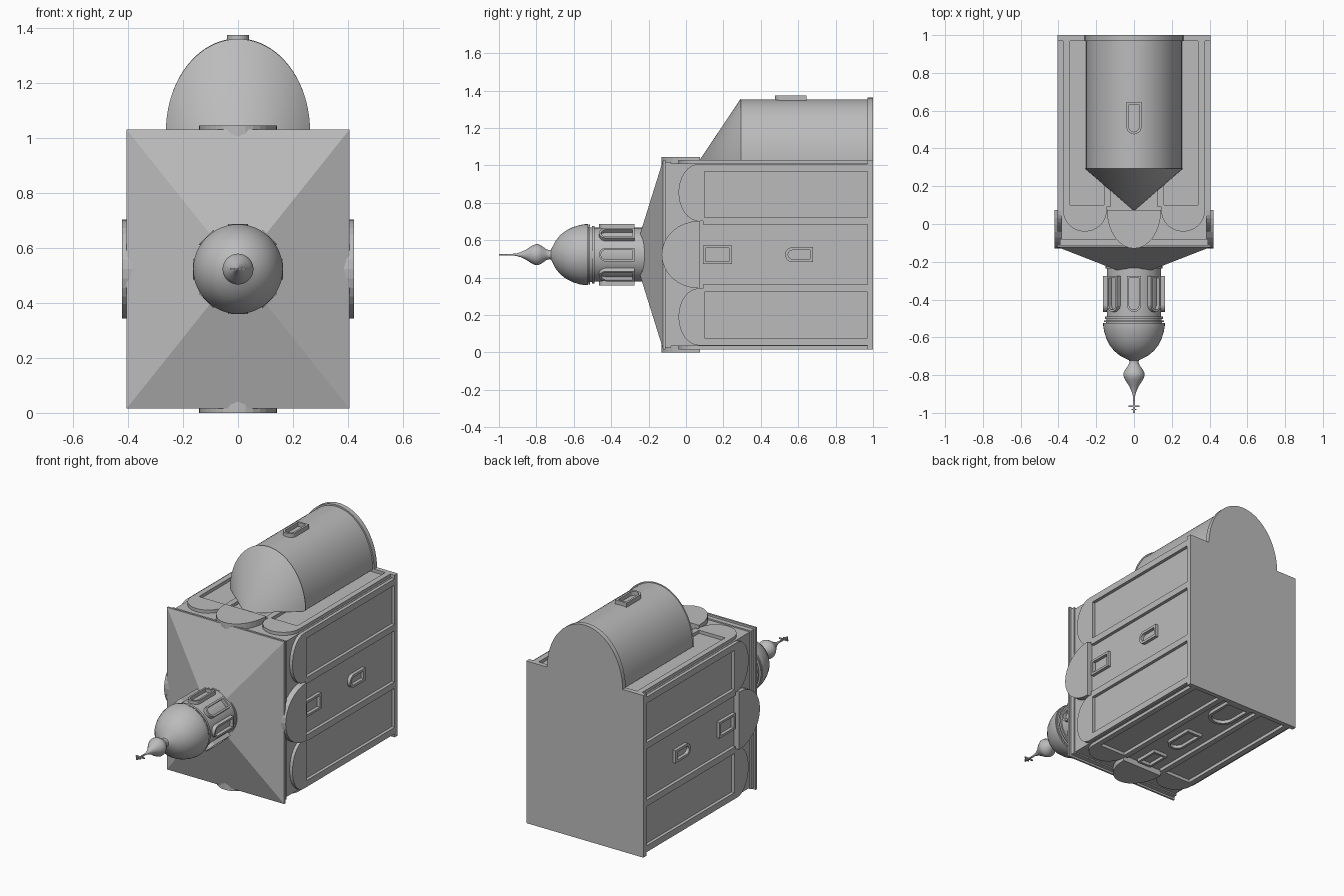
import bpy, bmesh
from math import pi, cos, sin, radians
from mathutils import Matrix, Vector

cube = bpy.data.objects.get("Cube")
if cube:
    bpy.data.objects.remove(cube, do_unlink=True)

stone = bpy.data.materials.new("grey stone")
stone.use_nodes = True
GREY = (0.5, 0.5, 0.5, 1)
stone.diffuse_color = GREY
stone.node_tree.nodes["Principled BSDF"].inputs["Base Color"].default_value = GREY

CZ = 0.523              # height of the tower axis
HX, HZ = 0.385, 0.487   # half size of the recessed walls
RAISE = 0.02


def finish(bm, name, smooth=False):
    bmesh.ops.remove_doubles(bm, verts=bm.verts, dist=1e-5)
    bmesh.ops.recalc_face_normals(bm, faces=bm.faces)
    mesh = bpy.data.meshes.new(name)
    bm.to_mesh(mesh)
    bm.free()
    mesh.materials.append(stone)
    obj = bpy.data.objects.new(name, mesh)
    bpy.context.collection.objects.link(obj)
    if smooth:
        bpy.ops.object.select_all(action='DESELECT')
        obj.select_set(True)
        bpy.context.view_layer.objects.active = obj
        bpy.ops.object.shade_smooth_by_angle(angle=radians(35))
    return obj


def facing(angle):
    """Local axes: across, along y, outward from the tower axis."""
    c, s = cos(angle), sin(angle)
    return Matrix(((-s, 0, c, 0), (0, 1, 0, 0), (c, 0, s, CZ), (0, 0, 0, 1)))


def prism(bm, outline, n0, n1, m, hole=None):
    """Extrude an outline from n0 to n1, with an optional matching hole."""
    def loop(points, n):
        return [bm.verts.new(m @ Vector((u, y, n))) for u, y in points]

    def bridge(a, b):
        for i in range(len(a)):
            j = (i + 1) % len(a)
            bm.faces.new((a[i], a[j], b[j], b[i]))

    low, high = loop(outline, n0), loop(outline, n1)
    bridge(low, high)
    if hole:
        hlow, hhigh = loop(hole, n0), loop(hole, n1)
        bridge(hlow, hhigh)
        bridge(high, hhigh)
        bridge(low, hlow)
    else:
        bm.faces.new(high)
        bm.faces.new(low)


def rect(u0, u1, y0, y1):
    return [(u0, y0), (u1, y0), (u1, y1), (u0, y1)]


def arch(u, half, base, spring, rise, steps=16):
    """Upright shape with a rounded end towards -y."""
    curve = [(u + half * cos(pi * i / steps), spring - rise * sin(pi * i / steps))
             for i in range(steps + 1)]
    return [(u - half, base), (u + half, base)] + curve


def box(name, hx, hz, y0, y1):
    bm = bmesh.new()
    prism(bm, rect(-hz, hz, y0, y1), -hx, hx, facing(0))
    return finish(bm, name)


def window(bm, m, half, y0, y1, n0, n1, border, rounded=True):
    if rounded:
        outer = arch(0, half, y1, y0 + half, half)
        inner = arch(0, half - border, y1 - border, y0 + half, half - border)
    else:
        outer = rect(-half, half, y0, y1)
        inner = rect(border - half, half - border, y0 + border, y1 - border)
    prism(bm, outer, n0, n1, m, inner)


def lathe(name, profile, steps=48):
    bm = bmesh.new()
    verts = [bm.verts.new((r, y, CZ)) for r, y in profile]
    edges = [bm.edges.new(pair) for pair in zip(verts, verts[1:])]
    bmesh.ops.spin(bm, geom=verts + edges, cent=(0, 0, CZ), axis=(0, 1, 0),
                   angle=2 * pi, steps=steps)
    return finish(bm, name, True)


# Main body, base slab and cornice
box("main_walls", HX, HZ, -0.11, 1.0)
box("base_slab", 0.405, 0.507, 0.97, 1.0)
box("cornice", 0.393, 0.495, -0.11, -0.08)

# Hipped roof with a thin eave
bm = bmesh.new()
eave = [(-0.507, -0.405), (0.507, -0.405), (0.507, 0.405), (-0.507, 0.405)]
rings = [[bm.verts.new((x, y, CZ + z)) for z, x in eave] for y in (-0.11, -0.122)]
peak = bm.verts.new((0, -0.28, CZ))
bm.faces.new(rings[0])
for i in range(4):
    j = (i + 1) % 4
    bm.faces.new((rings[0][i], rings[0][j], rings[1][j], rings[1][i]))
    bm.faces.new((rings[1][i], rings[1][j], peak))
finish(bm, "hip_roof")

# Pilasters and gables on all four walls
for k, wall in enumerate(("left", "upper", "right", "lower")):
    m = facing(k * pi / 2)
    depth, inner, outer, panel, corner = (
        (HX, 0.16, 0.20, 0.445, 0.485) if k % 2 == 0 else
        (HZ, 0.125, 0.16, 0.34, 0.375))
    top = depth + RAISE
    bm = bmesh.new()
    for side in (-1, 1):
        for a, b in ((inner, outer), (panel, corner)):
            lo, hi = sorted((side * a, side * b))
            prism(bm, rect(lo, hi, 0.09, 0.98), depth - 0.01, top, m)
    finish(bm, wall + "_pilasters")

    bm = bmesh.new()
    half = (corner - inner - 0.02) / 2
    for side in (-1, 1):
        prism(bm, arch(side * (corner - half), half, 0.1, 0.07, 0.11), depth - 0.01, top, m)
    mid = (inner + outer) / 2
    prism(bm, arch(0, mid, 0.075, 0.07, 0.2), depth - 0.01, top + 0.016, m)
    finish(bm, wall + "_gables")

    # Window and door frames
    bm = bmesh.new()
    if k != 1:
        window(bm, m, 0.05, 0.09, 0.245, depth - 0.01, top, 0.014, False)
    if k % 2 == 0:
        window(bm, m, 0.04, 0.53, 0.68, depth - 0.01, top, 0.016)
    elif k == 3:
        window(bm, m, 0.055, 0.34, 0.56, depth - 0.01, top, 0.016)
        window(bm, m, 0.085, 0.73, 0.97, depth - 0.01, top, 0.018)
    if bm.verts:
        finish(bm, wall + "_openings")
    else:
        bm.free()


# Apse with a half cone roof
def half_oval(rx, rz, steps=40):
    return [(rx * cos(pi * i / steps), 1.025 + rz * sin(pi * i / steps))
            for i in range(steps + 1)]


def oval_block(name, rx, rz, y0, y1):
    bm = bmesh.new()
    front, back = ([bm.verts.new((x, y, z)) for x, z in half_oval(rx, rz)] for y in (y0, y1))
    bm.faces.new(front)
    bm.faces.new(back)
    for i in range(len(front)):
        j = (i + 1) % len(front)
        bm.faces.new((front[i], front[j], back[j], back[i]))
    return finish(bm, name, True)


oval_block("apse_wall", 0.253, 0.327, 0.29, 1.0)
oval_block("apse_base", 0.262, 0.337, 0.97, 1.0)
bm = bmesh.new()
rim = [bm.verts.new((x, 0.295, z)) for x, z in half_oval(0.262, 0.335)]
tip = bm.verts.new((0, 0.07, 1.025))
bm.faces.new(rim)
for i in range(len(rim)):
    bm.faces.new((rim[i], rim[(i + 1) % len(rim)], tip))
finish(bm, "apse_cone_roof", True)
bm = bmesh.new()
window(bm, facing(pi / 2), 0.04, 0.475, 0.645, 0.81, 0.852, 0.013)
finish(bm, "apse_window")

# Drum with moulded rings and eight windows
lathe("drum", [(0, -0.15), (0.14, -0.15), (0.14, -0.215), (0.15, -0.215), (0.15, -0.235),
               (0.144, -0.235), (0.144, -0.49), (0.154, -0.49), (0.154, -0.503),
               (0.146, -0.503), (0.146, -0.512), (0.16, -0.512), (0.16, -0.52),
               (0.148, -0.52), (0.148, -0.53), (0, -0.53)])
bm = bmesh.new()
for i in range(8):
    window(bm, facing(i * pi / 4), 0.037, -0.465, -0.275, 0.13, 0.164, 0.011)
finish(bm, "drum_windows")

# Dome, bulb and spire
lathe("dome", [(0, -0.525), (0.163, -0.525), (0.163, -0.54), (0.158, -0.57), (0.147, -0.605),
               (0.13, -0.64), (0.105, -0.672), (0.073, -0.698), (0.04, -0.715), (0.026, -0.722),
               (0.024, -0.732), (0.03, -0.748), (0.046, -0.77), (0.056, -0.79), (0.056, -0.805),
               (0.045, -0.828), (0.027, -0.855), (0.014, -0.882), (0.006, -0.91),
               (0.004, -0.94), (0, -0.94)])

# Cross
bm = bmesh.new()
for half, y0, y1 in ((0.004, -1.0, -0.92), (0.03, -0.968, -0.961), (0.014, -0.986, -0.98)):
    prism(bm, rect(-half, half, y0, y1), -0.004, 0.004, facing(pi / 2))
finish(bm, "cross")
